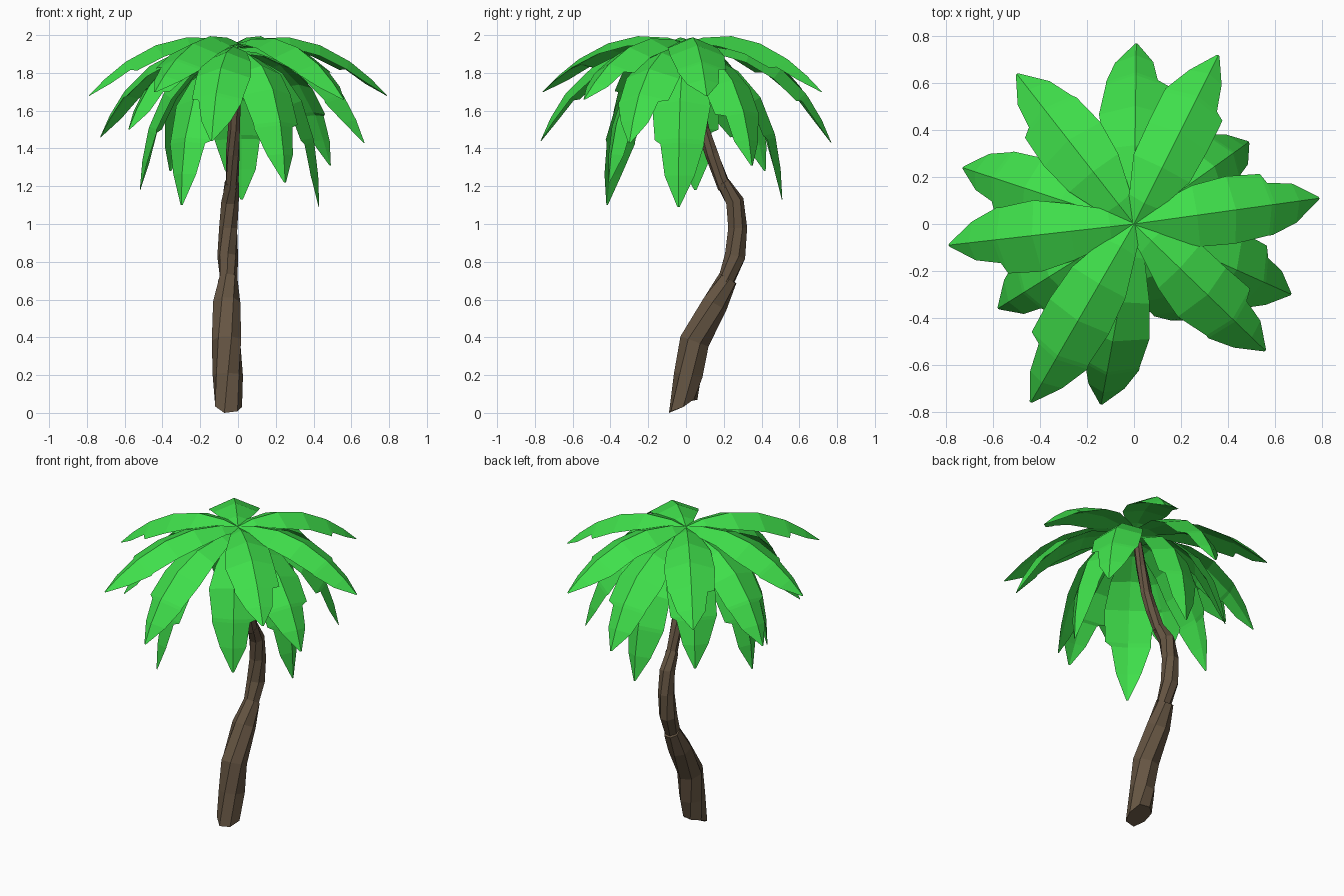
import bpy, math, random
from mathutils import Vector

if "Cube" in bpy.data.objects:
    bpy.data.objects.remove(bpy.data.objects["Cube"])

random.seed(4)


def material(name, color):
    m = bpy.data.materials.new(name)
    m.diffuse_color = color
    m.use_nodes = True
    m.node_tree.nodes["Principled BSDF"].inputs["Base Color"].default_value = m.diffuse_color
    return m


GREEN = material("leaf_green", (0.05, 0.74, 0.07, 1))
BROWN = material("bark_brown", (0.13, 0.09, 0.055, 1))


def loft(name, rings, mat):
    """Skin a list of equal-sized vertex rings and cap both ends."""
    n = len(rings[0])
    verts = [v for r in rings for v in r]
    faces = [(i * n + j, i * n + (j + 1) % n, (i + 1) * n + (j + 1) % n, (i + 1) * n + j)
             for i in range(len(rings) - 1) for j in range(n)]
    faces.append(tuple(reversed(range(n))))
    faces.append(tuple(range(len(verts) - n, len(verts))))
    me = bpy.data.meshes.new(name)
    me.from_pydata(verts, [], faces)
    me.materials.append(mat)
    ob = bpy.data.objects.new(name, me)
    bpy.context.collection.objects.link(ob)
    return ob


def tube_rings(path, sides=7):
    """Rough rings perpendicular to a path of (x, y, z, radius) points."""
    pts = [Vector(p[:3]) for p in path]
    rings = []
    for i, p in enumerate(pts):
        t = (pts[min(i + 1, len(pts) - 1)] - pts[max(i - 1, 0)]).normalized()
        u = Vector((1, 0, 0))
        u = (u - t * u.dot(t)).normalized()
        w = t.cross(u)
        ring = []
        for j in range(sides):
            a = math.tau * j / sides + 0.25 * i
            r = path[i][3] * random.uniform(0.94, 1.09)
            ring.append(p + u * r * math.cos(a) + w * r * math.sin(a))
        rings.append(ring)
    return rings


# Trunk: three overlapping tapered sections following the S bend
SECTIONS = {
    "trunk_lower": [(-0.055, -0.015, 0.03, 0.078), (-0.055, 0.012, 0.2, 0.079), (-0.055, 0.04, 0.38, 0.079),
                    (-0.06, 0.15, 0.58, 0.07), (-0.055, 0.225, 0.71, 0.052)],
    "trunk_middle": [(-0.05, 0.205, 0.68, 0.045), (-0.055, 0.265, 0.83, 0.055), (-0.05, 0.275, 0.98, 0.051),
                     (-0.045, 0.255, 1.12, 0.048), (-0.035, 0.195, 1.22, 0.038)],
    "trunk_upper": [(-0.035, 0.205, 1.19, 0.034), (-0.027, 0.135, 1.37, 0.036), (-0.02, 0.09, 1.5, 0.034),
                    (-0.015, 0.05, 1.7, 0.031), (-0.01, 0.02, 1.88, 0.028)],
}
for name, path in SECTIONS.items():
    rings = tube_rings(path)
    if name == "trunk_lower":  # ragged foot touching the ground
        for v in rings[0]:
            v.z = max(0.005, 0.035 + 0.4 * (v.y + 0.02) + random.uniform(-0.015, 0.015))
        min(rings[0], key=lambda v: v.z).z = 0.0
    loft(name, rings, BROWN)

# Stations along a leaf: (position, left width, right width); the dip makes a torn notch
PROFILE = [(0.0, 0.22, 0.22), (0.15, 0.48, 0.48), (0.35, 0.85, 0.88), (0.55, 1.0, 1.0),
           (0.74, 0.92, 0.94), (0.76, 0.9, 0.65), (0.89, 0.58, 0.5), (1.0, 0.04, 0.04)]


def leaf(name, tip, half=0.148):
    """Folded, arching leaf from the crown to a tip; low tips hang more steeply."""
    tip = Vector(tip)
    f = max(0.0, min(1.0, (1.7 - tip.z) / 0.6))
    flat = Vector((tip.x, tip.y, 0))
    p0 = flat.normalized() * -0.03 + Vector((0, 0, 1.95 - 0.05 * f))
    p1 = flat * (0.5 + 0.5 * f) + Vector((0, 0, 2.115 - 0.22 * f))
    side = Vector((0, 0, 1)).cross(flat).normalized()
    flip = random.random() < 0.5
    rings = []
    for t, wl, wr in PROFILE:
        if flip:
            wl, wr = wr, wl
        c = p0 * (1 - t) ** 2 + p1 * 2 * t * (1 - t) + tip * t * t
        d = ((p1 - p0) * (1 - t) + (tip - p1) * t).normalized()
        n = d.cross(side)
        wl *= half * random.uniform(0.93, 1.07)
        wr *= half * random.uniform(0.93, 1.07)
        under = 0.24 * (wl + wr) / 2
        rings.append([c, c - side * wr - n * wr * 0.42, c - n * under, c + side * wl - n * wl * 0.42])
    return loft(name, rings, GREEN)


# Leaf tips: spreading top layer, middle layer, hanging bottom layer
TOP = [(0.79, 0.11, 1.68), (-0.79, -0.09, 1.68), (-0.5, 0.64, 1.66), (0.36, 0.72, 1.7),
       (-0.44, -0.76, 1.7), (0.56, -0.54, 1.66)]
MIDDLE = [(0.01, 0.77, 1.43), (-0.14, -0.77, 1.44), (0.67, -0.3, 1.43),
          (-0.73, 0.24, 1.46), (-0.58, -0.36, 1.5), (0.49, 0.35, 1.31)]
HANGING = [(-0.3, -0.42, 1.1), (0.43, -0.04, 1.09), (0.02, 0.51, 1.13),
           (-0.52, 0.05, 1.18), (0.25, -0.41, 1.22), (-0.36, 0.42, 1.28)]
for layer, tips in (("top", TOP), ("middle", MIDDLE), ("hanging", HANGING)):
    for i, tip in enumerate(tips):
        leaf(f"{layer}_leaf_{i + 1}", tip)
